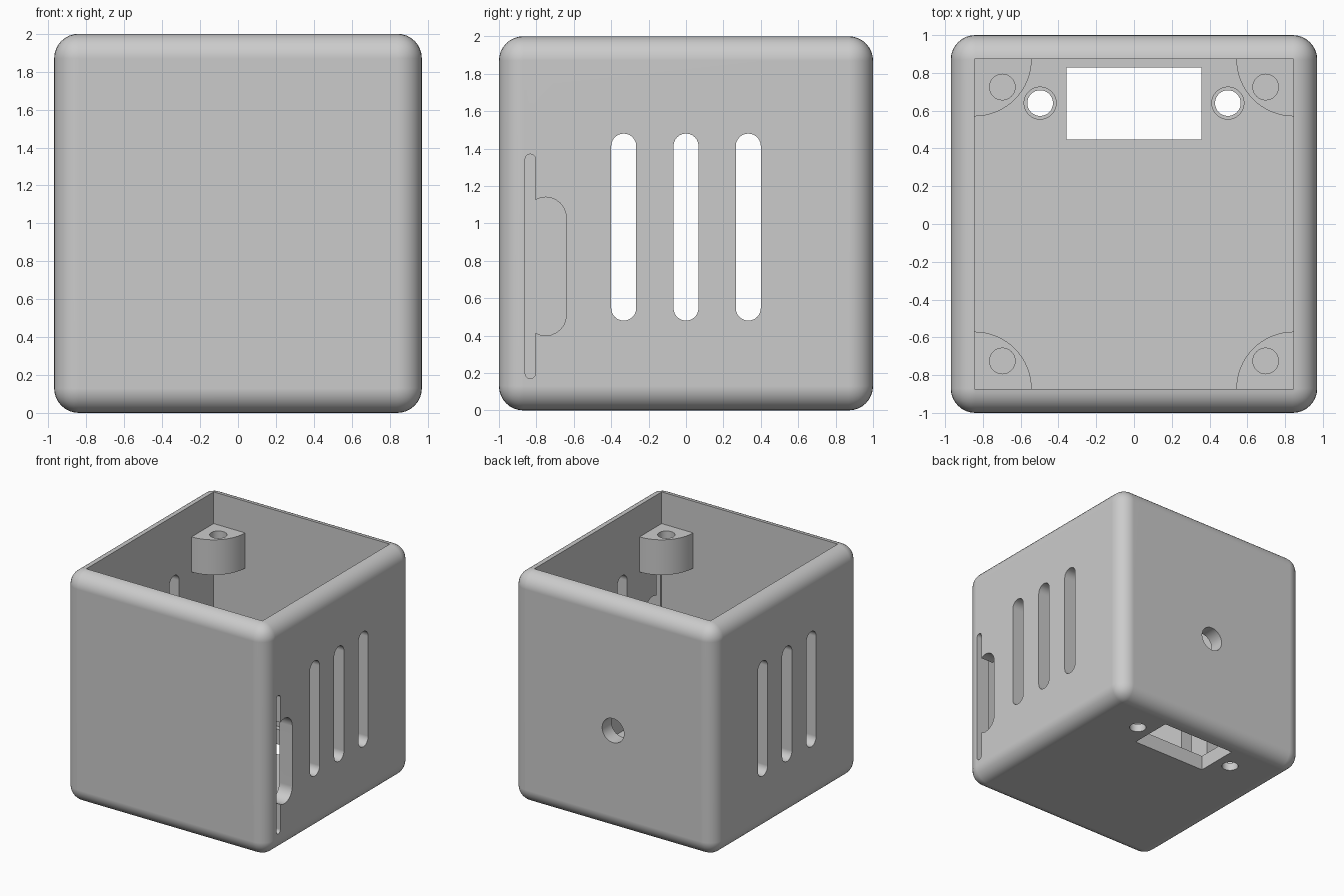
import bpy, bmesh
from math import cos, sin, pi, radians
from mathutils import Vector

if "Cube" in bpy.data.objects:
    bpy.data.objects.remove(bpy.data.objects["Cube"], do_unlink=True)

WALL_X, WALL_Y, FLOOR = 0.845, 0.873, 0.13

grey = bpy.data.materials.new("light_grey_plastic")
grey.use_nodes = True
grey.diffuse_color = (0.6, 0.6, 0.6, 1)
grey.node_tree.nodes["Principled BSDF"].inputs["Base Color"].default_value = (0.6, 0.6, 0.6, 1)


def to_object(name, bm):
    bmesh.ops.recalc_face_normals(bm, faces=bm.faces)
    mesh = bpy.data.meshes.new(name)
    bm.to_mesh(mesh)
    bm.free()
    mesh.materials.append(grey)
    obj = bpy.data.objects.new(name, mesh)
    bpy.context.collection.objects.link(obj)
    return obj


def prism(name, outline, axis, low, high):
    """Extrude a 2D outline along one axis."""
    place = {"X": lambda u, v, d: (d, u, v),
             "Y": lambda u, v, d: (u, d, v),
             "Z": lambda u, v, d: (u, v, d)}[axis]
    bm = bmesh.new()
    face = bm.faces.new([bm.verts.new(place(u, v, low)) for u, v in outline])
    extruded = bmesh.ops.extrude_face_region(bm, geom=[face])["geom"]
    shift = Vector(place(0, 0, high - low))
    bmesh.ops.translate(bm, vec=shift, verts=[g for g in extruded if isinstance(g, bmesh.types.BMVert)])
    return to_object(name, bm)


def arc(u, v, r, start, end, steps):
    angles = [start + (end - start) * i / steps for i in range(steps + 1)]
    return [(u + r * cos(a), v + r * sin(a)) for a in angles]


def circle(u, v, r):
    return arc(u, v, r, 0, 2 * pi, 32)[:-1]


def rectangle(u0, u1, v0, v1):
    return [(u0, v0), (u1, v0), (u1, v1), (u0, v1)]


def capsule(u0, u1, v0, v1):
    """Upright slot outline with round ends."""
    r, u = (u1 - u0) / 2, (u0 + u1) / 2
    return arc(u, v1 - r, r, 0, pi, 12) + arc(u, v0 + r, r, pi, 2 * pi, 12)


def activate(obj):
    bpy.ops.object.select_all(action="DESELECT")
    obj.select_set(True)
    bpy.context.view_layer.objects.active = obj


def cut(target, outline, axis, low, high):
    cutter = prism("cutter", outline, axis, low, high)
    cutter.hide_render = True
    mod = target.modifiers.new("cut", "BOOLEAN")
    mod.operation, mod.solver, mod.object = "DIFFERENCE", "EXACT", cutter
    activate(target)
    bpy.ops.object.modifier_apply(modifier=mod.name)
    bpy.data.objects.remove(cutter, do_unlink=True)


def smooth(obj):
    activate(obj)
    bpy.ops.object.shade_smooth_by_angle(angle=radians(30))
    obj.modifiers.new("even_shading", "WEIGHTED_NORMAL").keep_sharp = True


# Rounded outer shell
bm = bmesh.new()
bmesh.ops.create_cube(bm, size=2)
bmesh.ops.scale(bm, vec=(0.97, 1, 1), verts=bm.verts)
bmesh.ops.translate(bm, vec=(0, 0, 1), verts=bm.verts)
bmesh.ops.bevel(bm, geom=bm.edges[:], offset=0.13, segments=8, profile=0.5, affect="EDGES")
case = to_object("enclosure_shell", bm)

# Open cavity
cut(case, rectangle(-WALL_X, WALL_X, -WALL_Y, WALL_Y), "Z", FLOOR, 2.2)

# Vent slots through both side walls
for y in (-0.333, 0, 0.333):
    cut(case, capsule(y - 0.067, y + 0.067, 0.48, 1.48), "X", -1.2, 1.2)

# Thin card slot and wider finger notch on one side
cut(case, capsule(-0.86, -0.805, 0.17, 1.37), "X", 0.7, 1.2)
cut(case, capsule(-0.86, -0.64, 0.40, 1.14), "X", 0.7, 1.2)

# Cable hole in the back wall
cut(case, circle(0, 0.87, 0.105), "Y", 0.7, 1.2)

# Socket window and its two recessed screw holes in the floor
cut(case, rectangle(-0.357, 0.357, 0.447, 0.828), "Z", -0.2, 0.3)
for x in (-0.497, 0.497):
    cut(case, circle(x, 0.64, 0.068), "Z", -0.2, 0.3)
    cut(case, circle(x, 0.64, 0.085), "Z", 0.07, 0.3)
smooth(case)

# Quarter-round screw bosses in the upper corners
for sx, side in ((1, "left"), (-1, "right")):
    for sy, end in ((1, "back"), (-1, "front")):
        quarter = [(0, 0)] + arc(0, 0, 0.303, 0, pi / 2, 16)
        outline = [(sx * (WALL_X - u), sy * (WALL_Y - v)) for u, v in quarter]
        boss = prism(f"screw_boss_{end}_{side}", outline, "Z", 1.42, 1.725)
        cut(boss, circle(sx * 0.697, sy * 0.725, 0.068), "Z", 1.3, 1.9)
        smooth(boss)
